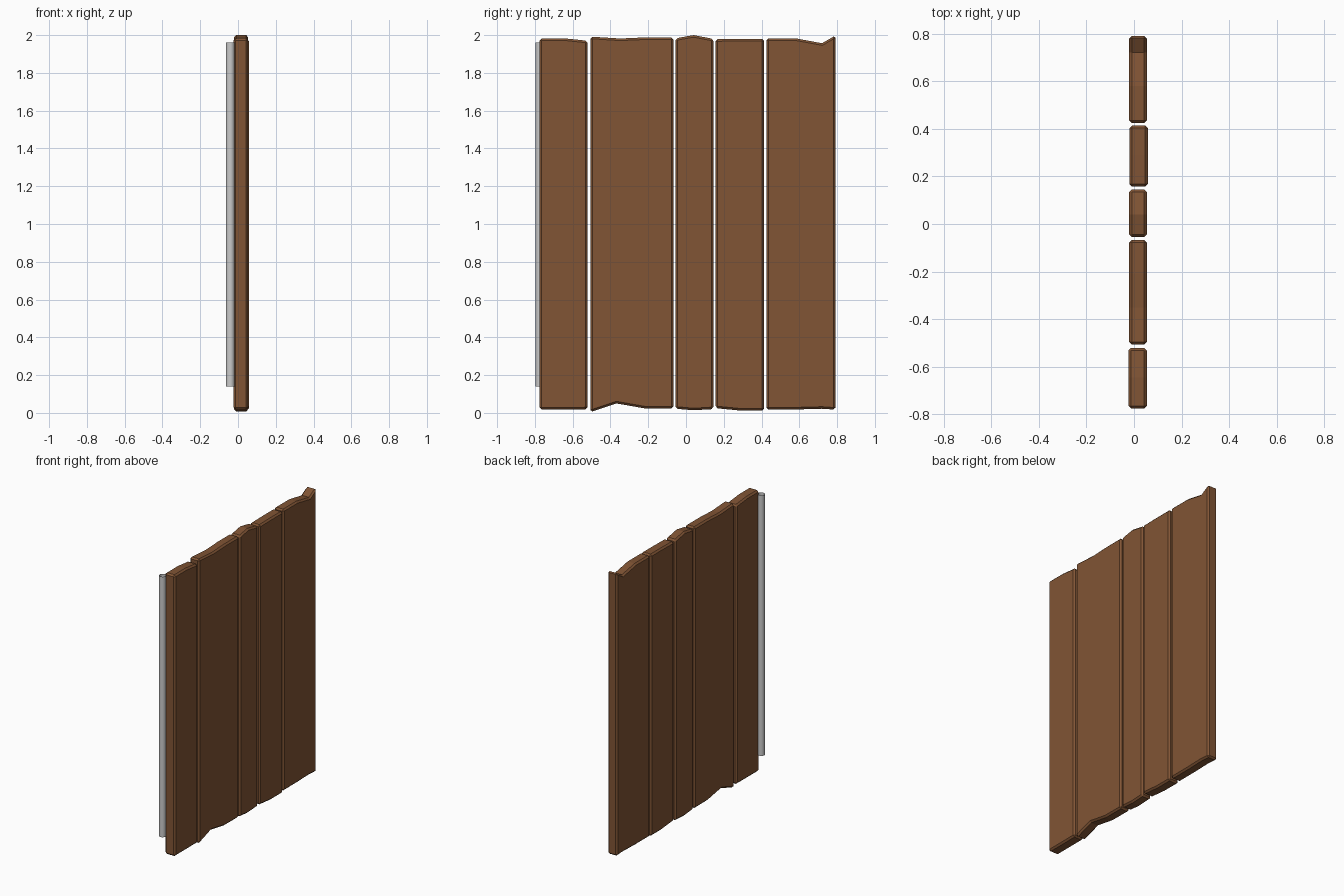
import bpy, bmesh
from math import radians

if "Cube" in bpy.data.objects:
    bpy.data.objects.remove(bpy.data.objects["Cube"])

wood = bpy.data.materials.new("wood")
wood.diffuse_color = (0.22, 0.09, 0.035, 1)
wood.use_nodes = True
wood.node_tree.nodes["Principled BSDF"].inputs["Base Color"].default_value = wood.diffuse_color


def plank(name, bottom, top, x0, x1):
    """Extrude a ragged-ended (y, z) outline from x0 to x1 and chamfer it."""
    outline = bottom + top[::-1]
    bm = bmesh.new()
    face = bm.faces.new([bm.verts.new((x0, y, z)) for y, z in outline])
    ext = bmesh.ops.extrude_face_region(bm, geom=[face])
    verts = [v for v in ext["geom"] if isinstance(v, bmesh.types.BMVert)]
    bmesh.ops.translate(bm, verts=verts, vec=(x1 - x0, 0, 0))
    bmesh.ops.recalc_face_normals(bm, faces=bm.faces)
    me = bpy.data.meshes.new(name)
    bm.to_mesh(me)
    bm.free()
    me.materials.append(wood)
    ob = bpy.data.objects.new(name, me)
    bpy.context.collection.objects.link(ob)
    bev = ob.modifiers.new("chamfer", "BEVEL")
    bev.width = 0.011
    bev.segments = 1
    bev.limit_method = 'ANGLE'
    bev.angle_limit = radians(50)
    return ob


# Door planks, from the hinge side to the free side
plank("plank_1",
      [(-0.775, 0.018), (-0.65, 0.018), (-0.521, 0.019)],
      [(-0.775, 1.983), (-0.645, 1.983), (-0.521, 1.97)], -0.024, 0.054)
plank("plank_2",
      [(-0.506, 0.004), (-0.368, 0.05), (-0.22, 0.024), (-0.067, 0.023)],
      [(-0.506, 1.992), (-0.35, 1.982), (-0.21, 1.988), (-0.067, 1.988)], -0.02, 0.054)
plank("plank_3",
      [(-0.055, 0.022), (0.04, 0.014), (0.145, 0.02)],
      [(-0.055, 1.983), (0.04, 2.0), (0.145, 1.98)], -0.02, 0.054)
plank("plank_4",
      [(0.157, 0.025), (0.29, 0.012), (0.414, 0.012)],
      [(0.157, 1.978), (0.29, 1.98), (0.414, 1.98)], -0.019, 0.058)
plank("plank_5",
      [(0.425, 0.018), (0.58, 0.018), (0.72, 0.022), (0.791, 0.017)],
      [(0.425, 1.983), (0.58, 1.983), (0.72, 1.957), (0.791, 1.998)], -0.02, 0.054)

# Hinge tube, open at both ends
bpy.ops.mesh.primitive_cylinder_add(vertices=16, radius=0.023, depth=1.82,
                                    end_fill_type='NOTHING',
                                    location=(-0.041, -0.773, 1.05))
bpy.context.object.name = "hinge_tube"
bpy.ops.object.shade_smooth_by_angle()
